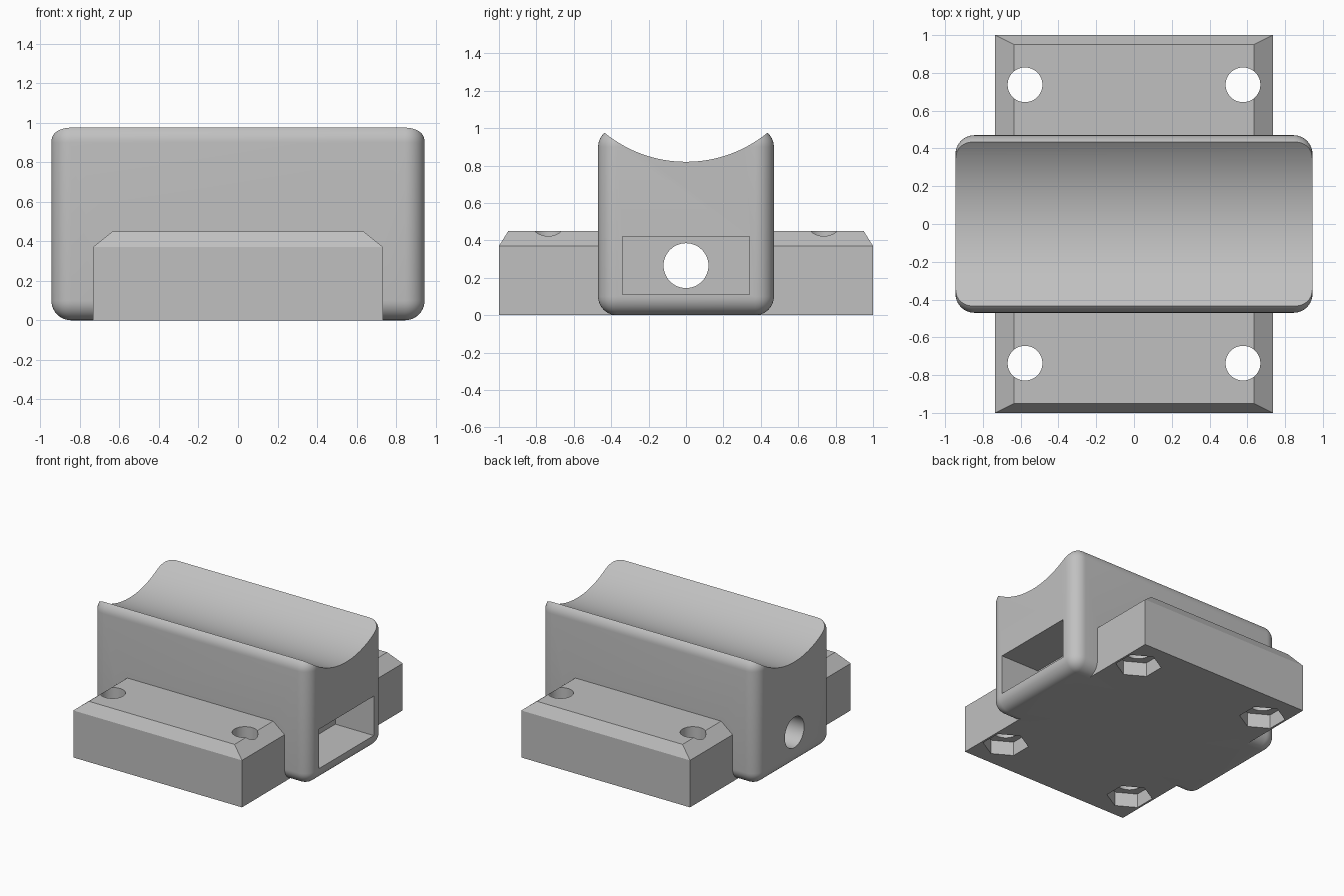
import bpy
import bmesh
import math
from mathutils import Matrix

if "Cube" in bpy.data.objects:
    bpy.data.objects.remove(bpy.data.objects["Cube"], do_unlink=True)

grey = bpy.data.materials.new("plain_grey")
grey.use_nodes = True
colour = (0.53, 0.53, 0.53, 1)
grey.diffuse_color = colour
grey.node_tree.nodes["Principled BSDF"].inputs["Base Color"].default_value = colour

cutters = []


def finish(name, bm):
    mesh = bpy.data.meshes.new(name)
    bmesh.ops.recalc_face_normals(bm, faces=bm.faces)
    bm.to_mesh(mesh)
    bm.free()
    mesh.materials.append(grey)
    ob = bpy.data.objects.new(name, mesh)
    bpy.context.collection.objects.link(ob)
    return ob


def box(name, x, y, z, radius=0):
    """Box spanning the (low, high) pairs x, y, z, with optional rounded edges."""
    bm = bmesh.new()
    bmesh.ops.create_cube(bm, size=1)
    for v in bm.verts:
        v.co = [(lo + hi) / 2 + c * (hi - lo) for c, (lo, hi) in zip(v.co, (x, y, z))]
    if radius:
        bmesh.ops.bevel(bm, geom=bm.edges[:], offset=radius, segments=10,
                        profile=0.5, affect='EDGES')
    return finish(name, bm)


def prism(name, radius, depth, sides, centre, axis='Z'):
    """Cylinder or polygon prism centred on a point along X or Z."""
    turn = Matrix.Rotation(math.pi / 2, 4, 'Y') if axis == 'X' else Matrix()
    bm = bmesh.new()
    bmesh.ops.create_cone(bm, cap_ends=True, segments=sides, radius1=radius,
                          radius2=radius, depth=depth,
                          matrix=Matrix.Translation(centre) @ turn)
    return finish(name, bm)


def combine(target, other, operation):
    mod = target.modifiers.new(operation.title(), 'BOOLEAN')
    mod.operation = operation
    mod.solver = 'EXACT'
    mod.object = other
    other.hide_render = True
    cutters.append(other)


# Rounded cradle block
cradle = box("cradle_mount", (-0.945, 0.945), (-0.47, 0.47), (0, 1), 0.1)

# Base flange with a sloped upper rim
base = box("base_flange", (-0.735, 0.735), (-1, 1), (0, 0.37))
bm = bmesh.new()
bm.from_mesh(base.data)
top = max(bm.faces, key=lambda f: f.calc_center_median().z)
rim = bmesh.ops.extrude_face_region(bm, geom=[top])["geom"]
bmesh.ops.delete(bm, geom=[top], context='FACES_ONLY')
for v in (g for g in rim if isinstance(g, bmesh.types.BMVert)):
    v.co.x *= 0.635 / 0.735
    v.co.y *= 0.95
    v.co.z = 0.45
bmesh.ops.recalc_face_normals(bm, faces=bm.faces)
bm.to_mesh(base.data)
bm.free()
combine(cradle, base, 'UNION')

# Concave saddle, end pocket and cable hole
combine(cradle, prism("saddle_cutter", 0.688, 3, 160, (0, 0, 1.508), 'X'), 'DIFFERENCE')
combine(cradle, box("pocket_cutter", (0.61, 1.2), (-0.34, 0.34), (0.11, 0.42)), 'DIFFERENCE')
combine(cradle, prism("cable_cutter", 0.12, 1.9, 48, (-0.3, 0, 0.265), 'X'), 'DIFFERENCE')

# Bolt holes with hexagonal nut recesses underneath
for x in (-0.577, 0.577):
    for y in (-0.737, 0.737):
        combine(cradle, prism("bolt_cutter", 0.092, 2, 48, (x, y, 0.3)), 'DIFFERENCE')
        combine(cradle, prism("nut_cutter", 0.164, 0.4, 6, (x, y, -0.09)), 'DIFFERENCE')

# Apply the cuts, drop the helpers and shade the curved areas
bpy.ops.object.select_all(action='DESELECT')
bpy.context.view_layer.objects.active = cradle
cradle.select_set(True)
for mod in [m.name for m in cradle.modifiers]:
    bpy.ops.object.modifier_apply(modifier=mod)
for ob in cutters:
    bpy.data.objects.remove(ob, do_unlink=True)
bpy.ops.object.shade_smooth_by_angle(angle=math.radians(25))
